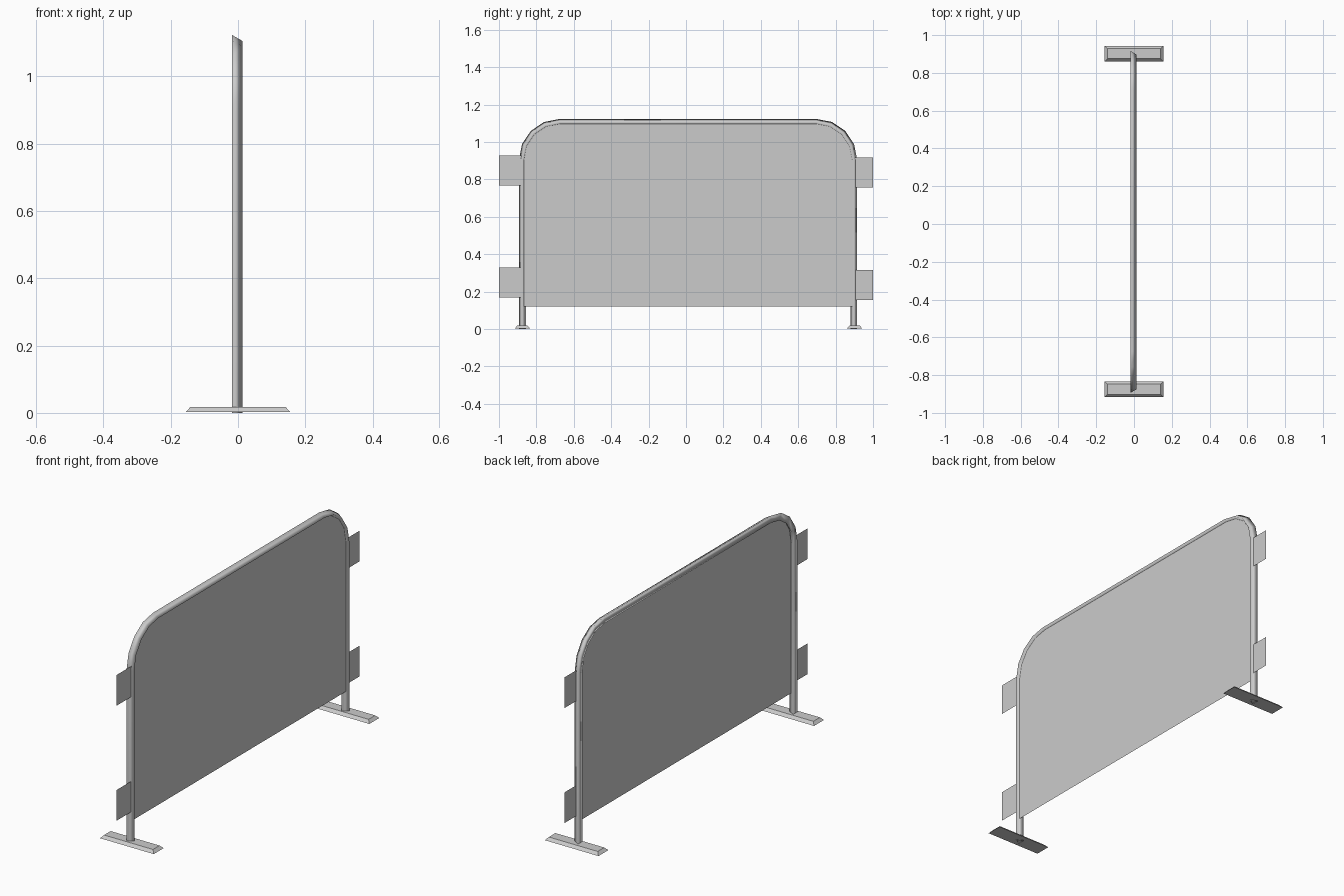
import bpy, bmesh
from math import sin, cos, pi

if "Cube" in bpy.data.objects:
    bpy.data.objects.remove(bpy.data.objects["Cube"])

Y0, Y1, TOP, R = -0.875, 0.897, 1.105, 0.20   # frame centreline


def make(name, build, smooth=False):
    bm = bmesh.new()
    build(bm)
    bmesh.ops.recalc_face_normals(bm, faces=bm.faces)
    for f in bm.faces:
        f.smooth = smooth
    me = bpy.data.meshes.new(name)
    bm.to_mesh(me)
    bm.free()
    ob = bpy.data.objects.new(name, me)
    bpy.context.collection.objects.link(ob)
    return ob


def path(bottom):
    """Arch as (y, z, outward normal y, outward normal z)."""
    pts = [(Y0, bottom, -1, 0)]
    for cy, start in ((Y0 + R, pi), (Y1 - R, pi / 2)):
        for i in range(5):
            a = start - i * pi / 8
            pts.append((cy + R * cos(a), TOP - R + R * sin(a), cos(a), sin(a)))
    pts.append((Y1, bottom, 1, 0))
    return pts


# Bent frame: three-sided tube swept along the arch
def frame(bm):
    section = ((-0.018, 0.0185), (0.014, 0.0), (-0.018, -0.0185))
    rings = [[bm.verts.new((x, y + ny * o, z + nz * o)) for x, o in section]
             for y, z, ny, nz in path(0.0)]
    for a, b in zip(rings, rings[1:]):
        for i in range(3):
            j = (i + 1) % 3
            bm.faces.new((a[i], a[j], b[j], b[i]))


make("frame_tube", frame, smooth=True)


# Flat infill panel following the arch
def panel(bm):
    bm.faces.new([bm.verts.new((0, y, z)) for y, z, _, _ in path(0.12)])


make("infill_panel", panel)


# Bevelled foot plates
def foot(y):
    def build(bm):
        loops = [[bm.verts.new((sx * hx, y + sy * hy, z))
                  for sx, sy in ((-1, -1), (1, -1), (1, 1), (-1, 1))]
                 for hx, hy, z in ((0.155, 0.041, 0.003), (0.141, 0.027, 0.018))]
        bm.faces.new(loops[0])
        bm.faces.new(loops[1])
        for i in range(4):
            j = (i + 1) % 4
            bm.faces.new((loops[0][i], loops[0][j], loops[1][j], loops[1][i]))
    return build


# Flat connector tabs on the outer sides
def tab(ya, yb, z):
    def build(bm):
        bm.faces.new([bm.verts.new((0, y, h)) for y, h in
                      ((ya, z), (yb, z), (yb, z + 0.16), (ya, z + 0.16))])
    return build


for side, y, edge, drop in (("left", Y0, -1, 0), ("right", 0.902, 1, 0.012)):
    make(side + "_foot", foot(y))
    leg = Y0 if edge < 0 else Y1
    for level, z in (("lower", 0.168), ("upper", 0.768)):
        make(f"{side}_{level}_tab", tab(edge, leg, z - drop))
